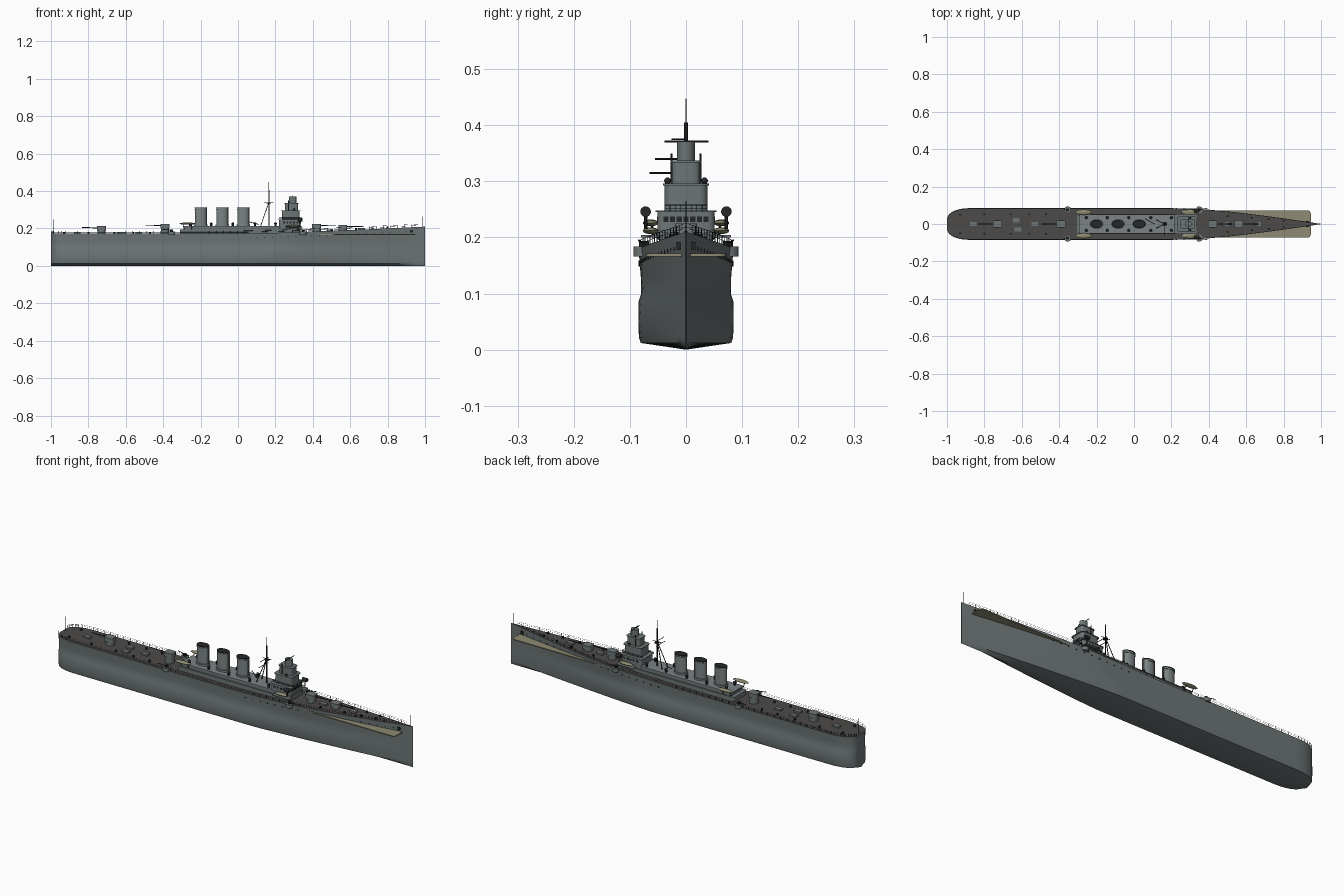
import bpy, bmesh, math
from mathutils import Vector, Matrix

old = bpy.data.objects.get("Cube")
if old:
    bpy.data.objects.remove(old)


def material(name, r, g, b):
    m = bpy.data.materials.new(name)
    m.use_nodes = True
    m.diffuse_color = (r, g, b, 1)
    bsdf = m.node_tree.nodes["Principled BSDF"]
    bsdf.inputs["Base Color"].default_value = (r, g, b, 1)
    bsdf.inputs["Roughness"].default_value = 0.7
    return m


GREY = material("hull grey", 0.155, 0.18, 0.182)
LIGHT = material("light grey", 0.2, 0.23, 0.232)
DECK = material("deck brown grey", 0.075, 0.07, 0.067)
BEIGE = material("canvas beige", 0.27, 0.26, 0.17)
DARK = material("dark metal", 0.018, 0.02, 0.022)


class Part:
    """Collects primitives in one mesh, then turns them into an object."""

    def __init__(self):
        self.bm = bmesh.new()

    def box(self, x0, x1, y0, y1, z0, z1, round_=0):
        ret = bmesh.ops.create_cube(self.bm, size=1)
        mat = Matrix.Translation(((x0 + x1) / 2, (y0 + y1) / 2, (z0 + z1) / 2))
        mat = mat @ Matrix.Diagonal((x1 - x0, y1 - y0, z1 - z0, 1))
        bmesh.ops.transform(self.bm, matrix=mat, verts=ret["verts"])
        if round_:
            edges = {e for v in ret["verts"] for e in v.link_edges
                     if abs(e.verts[0].co.z - e.verts[1].co.z) > 1e-4}
            bmesh.ops.bevel(self.bm, geom=list(edges), offset=round_, segments=4,
                            profile=0.5, affect='EDGES')
        return self

    def cyl(self, x, y, z0, z1, rx, ry=None, top=1, n=20):
        ret = bmesh.ops.create_cone(self.bm, cap_ends=True, segments=n,
                                    radius1=1, radius2=top, depth=1)
        mat = Matrix.Translation((x, y, (z0 + z1) / 2)) @ Matrix.Diagonal((rx, ry or rx, z1 - z0, 1))
        bmesh.ops.transform(self.bm, matrix=mat, verts=ret["verts"])
        return self

    def rod(self, a, b, r, n=6, tip=1):
        a, b = Vector(a), Vector(b)
        ret = bmesh.ops.create_cone(self.bm, cap_ends=True, segments=n,
                                    radius1=r, radius2=r * tip, depth=(b - a).length)
        rot = (b - a).to_track_quat('Z', 'Y').to_matrix().to_4x4()
        bmesh.ops.transform(self.bm, matrix=Matrix.Translation((a + b) / 2) @ rot, verts=ret["verts"])
        return self

    def ball(self, x, y, z, rx, ry, rz):
        ret = bmesh.ops.create_uvsphere(self.bm, u_segments=16, v_segments=8, radius=1)
        mat = Matrix.Translation((x, y, z)) @ Matrix.Diagonal((rx, ry, rz, 1))
        bmesh.ops.transform(self.bm, matrix=mat, verts=ret["verts"])
        return self

    def done(self, name, *mats, angle=35):
        me = bpy.data.meshes.new(name)
        self.bm.to_mesh(me)
        self.bm.free()
        ob = bpy.data.objects.new(name, me)
        bpy.context.scene.collection.objects.link(ob)
        for m in mats:
            me.materials.append(m)
        bpy.ops.object.select_all(action='DESELECT')
        ob.select_set(True)
        bpy.context.view_layer.objects.active = ob
        bpy.ops.object.shade_smooth_by_angle(angle=math.radians(angle))
        return ob


def deck_z(x):
    return 0.172 + 0.038 * max(x, 0) ** 1.3


def half_width(x, z=1.0):
    """Half breadth; z is 0 at the keel and 1 at the deck."""
    if x < -0.86:
        t = min(1, (-0.86 - x) / 0.14)
        return 0.084 * (0.3 + 0.7 * (1 - t ** 2.6) ** 0.5)
    start = 0.12 + 0.16 * z
    t = max(0, (x - start) / (1 - start))
    return max(0.0008, 0.084 * (1 - t ** (1.25 + 0.1 * z)))


# Hull: lofted sections with a low bulge, deck on top
SECTION = [(0, 0), (0.96, 0.012), (1, 0.022), (1.01, 0.05), (1.01, 0.085),
           (0.95, 0.1), (0.96, 0.13), (1, 1)]
stations = [-1 + 0.14 * (1 - math.cos(i * math.pi / 20)) for i in range(10)]
stations += [-0.86 + 1.86 * i / 50 for i in range(51)]
hull = Part()
rings = []
for x in stations:
    side = []
    for f, z in SECTION:
        z = deck_z(x) if z == 1 else z
        side.append((f * half_width(x, z / deck_z(x)), z))
    loop = [(-y, z) for y, z in reversed(side[1:])] + side
    rings.append([hull.bm.verts.new((x, y, z)) for y, z in loop])
for a, b in zip(rings, rings[1:]):
    for i in range(len(a)):
        j = (i + 1) % len(a)
        face = hull.bm.faces.new((a[i], a[j], b[j], b[i]))
        face.material_index = int(j == 0)
hull.bm.faces.new(rings[0])
hull.bm.faces.new(rings[-1])
bmesh.ops.recalc_face_normals(hull.bm, faces=hull.bm.faces)
hull.done("hull", GREY, DECK, angle=40)

# Wide foredeck plate standing proud of the bow sides
Part().box(0.3, 0.945, -0.072, 0.072, 0.166, 0.171, 0.015).done("foredeck_plate", BEIGE)

# Railings around the deck edge
rail = Part()
for s in (-1, 1):
    pts = [Vector((x, s * half_width(x) * 0.985, deck_z(x))) for x in stations[1:-1]]
    for p, q in zip(pts, pts[1:]):
        rail.rod(p, p + Vector((0, 0, 0.015)), 0.0007, 4)
        for h in (0.0075, 0.015):
            up = Vector((0, 0, h))
            rail.rod(p + up, q + up, 0.0005, 4)
rail.done("deck_railing", DARK)

# Portholes, hawse openings and flagstaffs
ports = Part()
for s in (-1, 1):
    for i in range(20):
        x = 0.1 + 0.042 * i
        z = deck_z(x) - 0.023
        w = half_width(x, z / deck_z(x))
        ports.rod((x, s * (w - 0.006), z), (x, s * (w + 0.001), z), 0.003, 8)
    ports.box(0.92, 0.935, s * 0.013 - 0.004, s * 0.013 + 0.004, 0.178, 0.192)
ports.done("portholes", DARK)
Part().rod((0.988, 0, 0.2), (0.988, 0, 0.265), 0.0013).rod(
    (-0.988, 0, 0.17), (-0.988, 0, 0.247), 0.0013).done("flagstaffs", DARK)

# Long midships deckhouse
Part().box(-0.31, 0.335, -0.053, 0.053, 0.165, 0.194, 0.008).box(
    -0.29, 0.335, -0.047, 0.047, 0.19, 0.208, 0.008).done("deckhouse", GREY)
Part().box(-0.295, 0.34, -0.05, 0.05, 0.208, 0.213, 0.01).done("deckhouse_roof", LIGHT)

# Three oval funnels with dark mouths
funnels, mouths = Part(), Part()
for x in (-0.2, -0.085, 0.028):
    funnels.cyl(x, 0, 0.21, 0.31, 0.031, 0.02, n=28)
    funnels.cyl(x, 0, 0.21, 0.222, 0.036, 0.025, n=28)
    funnels.cyl(x, 0, 0.3, 0.304, 0.033, 0.022, n=28)
    mouths.cyl(x, 0, 0.309, 0.3125, 0.033, 0.022, n=28)
    for s in (-1, 1):
        funnels.rod((x + 0.033, s * 0.004, 0.21), (x + 0.033, s * 0.004, 0.314), 0.002)
funnels.done("funnels", LIGHT)
mouths.done("funnel_mouths", DARK)

# Bridge tower in four steps
Part().box(0.22, 0.335, -0.051, 0.051, 0.2, 0.247, 0.012).box(
    0.235, 0.33, -0.038, 0.038, 0.24, 0.294, 0.014).box(
    0.25, 0.322, -0.025, 0.025, 0.29, 0.335, 0.012).cyl(
    0.292, 0, 0.33, 0.371, 0.02, 0.016).done("bridge_tower", GREY)
Part().box(0.215, 0.342, -0.054, 0.054, 0.245, 0.248, 0.012).box(
    0.23, 0.335, -0.041, 0.041, 0.293, 0.296, 0.014).box(
    0.246, 0.326, -0.028, 0.028, 0.334, 0.337, 0.012).done("bridge_platforms", GREY)
bridge_rail = Part()
for h in (0.252, 0.258):
    for s in (-1, 1):
        bridge_rail.rod((0.22, s * 0.038, h), (0.342, s * 0.038, h), 0.0007, 4)
    bridge_rail.rod((0.342, -0.038, h), (0.342, 0.038, h), 0.0007, 4)
for i in range(9):
    y = -0.038 + 0.0095 * i
    bridge_rail.rod((0.342, y, 0.247), (0.342, y, 0.258), 0.0007, 4)
bridge_rail.done("bridge_railing", DARK)
windows = Part()
for i in range(7):
    y = -0.036 + 0.012 * i
    windows.box(0.333, 0.3365, y - 0.0045, y + 0.0045, 0.228, 0.237)
for s in (-1, 1):
    for i in range(5):
        x = 0.245 + 0.018 * i
        windows.box(x - 0.005, x + 0.005, s * 0.051 - 0.001, s * 0.051 + 0.001, 0.228, 0.237)
windows.done("bridge_windows", DARK)
Part().rod((0.292, -0.038, 0.371), (0.292, 0.04, 0.371), 0.0018).rod(
    (0.292, -0.026, 0.375), (0.292, -0.002, 0.375), 0.0015).done("rangefinder", DARK)

# Tripod mast with yards
mast = Part().rod((0.165, 0, 0.21), (0.165, 0, 0.405), 0.0032, 8).rod(
    (0.165, 0, 0.4), (0.165, 0, 0.448), 0.0011)
for s in (-1, 1):
    mast.rod((0.12, s * 0.022, 0.21), (0.163, 0, 0.335), 0.002)
mast.rod((0.165, -0.055, 0.34), (0.165, 0.01, 0.34), 0.0015)
mast.rod((0.165, -0.065, 0.315), (0.165, 0.01, 0.315), 0.0015)
mast.rod((0.14, 0, 0.337), (0.19, 0, 0.337), 0.0015)
mast.cyl(0.165, 0, 0.33, 0.334, 0.012, n=12)
mast.done("tripod_mast", DARK)

# Deck guns: bandstand, shield and barrel pointing away from midships
guns, barrels = Part(), Part()
for x, z, d in ((-0.73, 0.19, -1), (-0.39, 0.203, -1), (0.42, 0.203, 1), (0.56, 0.196, 1)):
    guns.cyl(x, 0, deck_z(x) - 0.004, z, 0.022)
    guns.box(x - 0.024, x + 0.024, -0.02, 0.02, z, z + 0.022, 0.009)
    barrels.rod((x, 0, z + 0.013), (x + d * 0.105, 0, z + 0.015), 0.0032, 10, 0.6)
guns.done("gun_shields", GREY)
barrels.done("gun_barrels", DARK)

# Side sponsons with small guns, and searchlights beside the bridge
sponsons, small, lamps = Part(), Part(), Part()
for s in (-1, 1):
    for x in (-0.355, 0.348):
        sponsons.cyl(x, s * 0.075, 0.166, 0.184, 0.019)
        small.cyl(x, s * 0.075, 0.184, 0.194, 0.009, n=10)
        d = 1 if x > 0 else -1
        small.rod((x, s * 0.078, 0.191), (x + d * 0.045, s * 0.084, 0.195), 0.0018)
    lamps.rod((0.32, s * 0.072, 0.246), (0.345, s * 0.072, 0.246), 0.0095, 14)
    lamps.rod((0.332, s * 0.072, 0.215), (0.332, s * 0.072, 0.24), 0.003)
    lamps.rod((0.27, s * 0.026, 0.295), (0.27, s * 0.026, 0.35), 0.0018)
    lamps.ball(0.3, s * 0.033, 0.301, 0.006, 0.006, 0.006)
    sponsons.box(0.25, 0.345, s * 0.062 - 0.018, s * 0.062 + 0.018, 0.2, 0.204)
sponsons.done("side_sponsons", GREY)
small.done("side_guns", DARK)
lamps.done("searchlights", DARK)

# Boats and their supports
boats, chocks = Part(), Part()
for s in (-1, 1):
    for x, z in ((-0.27, 0.226), (0.298, 0.212)):
        y = s * 0.063
        boats.ball(x, y, z, 0.044, 0.014, 0.006)
        for dx in (-0.022, 0.022):
            chocks.rod((x + dx, s * 0.045, 0.195), (x + dx, y, z - 0.003), 0.0018)
boats.done("boats", BEIGE)
chocks.done("boat_supports", DARK)

# Deck fittings: hatches, ventilators, bollards and winches
hatches, fittings = Part(), Part()
for x, y in ((-0.86, 0), (-0.63, 0.02), (-0.62, -0.03), (-0.53, 0), (0.49, 0), (0.66, 0)):
    z = deck_z(x)
    hatches.box(x - 0.018, x + 0.018, y - 0.011, y + 0.011, z - 0.003, z + 0.008)
for x in (-0.93, -0.8, -0.66, -0.56, -0.47, 0.5, 0.63, 0.72, 0.8):
    for s in (-1, 1):
        fittings.cyl(x, s * half_width(x) * 0.62, deck_z(x) - 0.002, deck_z(x) + 0.009, 0.005, n=8)
for x in (-0.255, -0.143, -0.028, 0.09, 0.2):
    for s in (-1, 1):
        fittings.cyl(x, s * 0.034, 0.212, 0.226, 0.006, n=10)
        fittings.ball(x, s * 0.034, 0.227, 0.008, 0.007, 0.005)
fittings.rod((0.11, 0, 0.222), (0.06, 0.028, 0.235), 0.002)
hatches.done("deck_hatches", GREY)
fittings.done("deck_fittings", DARK)
